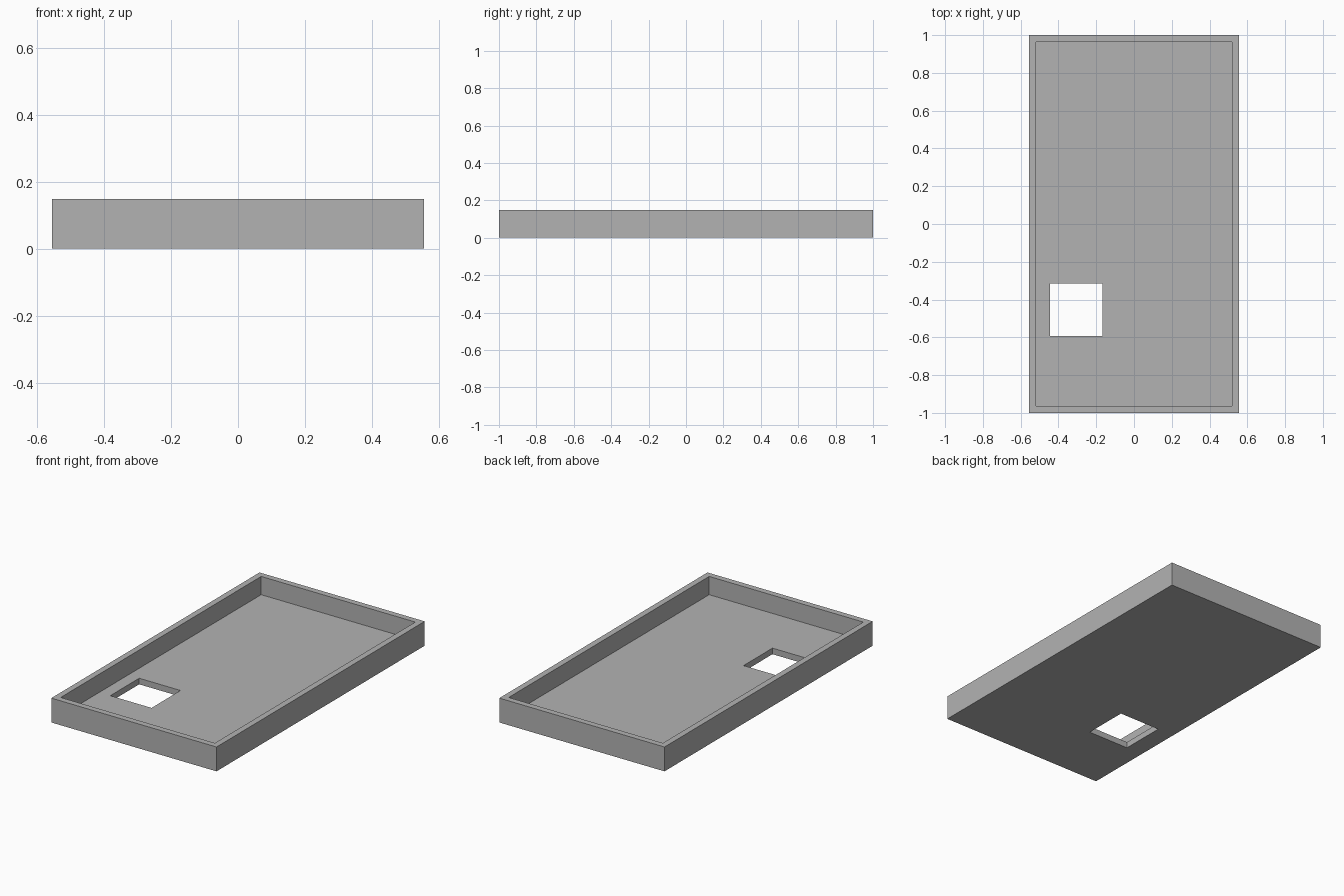
import bpy

cube = bpy.data.objects.get("Cube")
if cube:
    bpy.data.objects.remove(cube, do_unlink=True)

# Dimensions
UNIT = 2 / 108
WIDTH, LENGTH, HEIGHT, WALL = 60 * UNIT, 2.0, 8 * UNIT, 2 * UNIT
HOLE_SIZE = 15 * UNIT
HOLE_X, HOLE_Y = -16.5 * UNIT, -24.5 * UNIT

grey = bpy.data.materials.new("plain grey")
grey.use_nodes = True
colour = (0.45, 0.45, 0.45, 1)
grey.diffuse_color = colour
grey.node_tree.nodes["Principled BSDF"].inputs["Base Color"].default_value = colour


def box(name, x, y, size, bottom, top):
    """Box centred at x, y, spanning bottom to top."""
    bpy.ops.mesh.primitive_cube_add(size=1, location=(x, y, (bottom + top) / 2))
    ob = bpy.context.object
    ob.name = name
    ob.scale = (size[0], size[1], top - bottom)
    bpy.ops.object.transform_apply(location=True, rotation=False, scale=True)
    ob.data.materials.append(grey)
    return ob


def cut(target, cutter):
    """Subtract the cutter from the target and discard it."""
    mod = target.modifiers.new("cut", 'BOOLEAN')
    mod.operation = 'DIFFERENCE'
    mod.solver = 'EXACT'
    mod.object = cutter
    cutter.hide_render = True
    bpy.context.view_layer.objects.active = target
    bpy.ops.object.modifier_apply(modifier=mod.name)
    bpy.data.objects.remove(cutter, do_unlink=True)


# Shallow open tray
tray = box("tray", 0, 0, (WIDTH, LENGTH), 0, HEIGHT)

# Hollow interior, leaving the floor and rim walls
cut(tray, box("hollow_cutter", 0, 0,
              (WIDTH - 2 * WALL, LENGTH - 2 * WALL), WALL, HEIGHT + WALL))

# Square opening through the floor
cut(tray, box("opening_cutter", HOLE_X, HOLE_Y,
              (HOLE_SIZE, HOLE_SIZE), -WALL, 2 * WALL))
